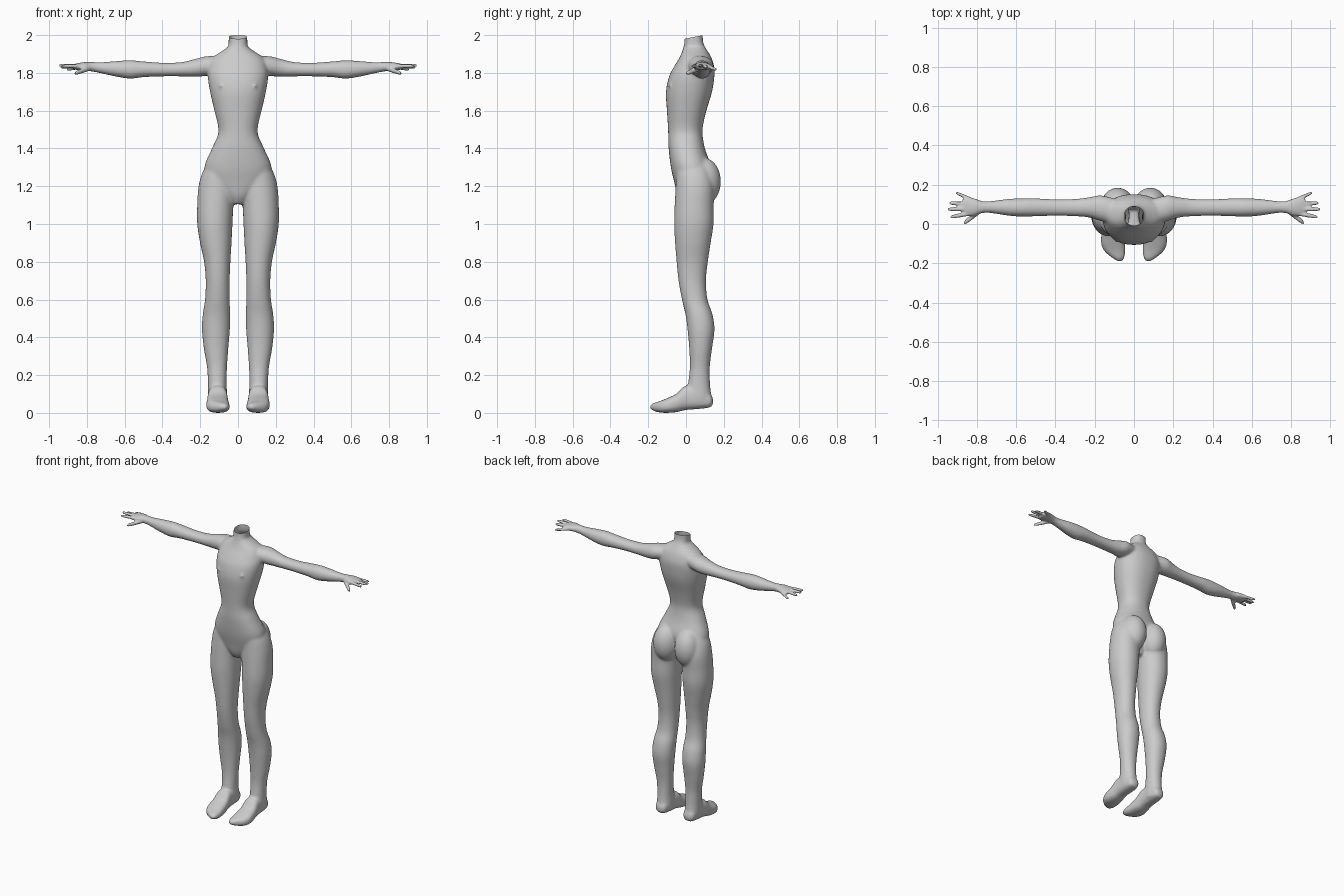
import bpy, bmesh, math
from mathutils import Vector, Matrix

bm = bmesh.new()
AXES = {'z': lambda t, u, v: (u, v, t), 'x': lambda t, u, v: (t, u, v), 'y': lambda t, u, v: (u, t, v)}


def spline(rings, steps=5):
    """Catmull-Rom interpolation of ring tuples."""
    out = []
    for i in range(len(rings) - 1):
        a, b, c, d = (rings[max(0, min(len(rings) - 1, i + k))] for k in (-1, 0, 1, 2))
        for s in range(steps):
            t = s / steps
            out.append([0.5 * (2 * q + (r - p) * t + (2 * p - 5 * q + 4 * r - w) * t * t
                               + (3 * q - p - 3 * r + w) * t ** 3) for p, q, r, w in zip(a, b, c, d)])
    return out + [list(rings[-1])]


def loft(rings, axis, sides=(1,), power=2.1, n=32):
    """Closed loft through rings (t, u0, u1, v0, v1); a side of -1 adds the mirror copy."""
    for side in sides:
        loops = []
        for t, u0, u1, v0, v1 in spline(rings):
            loop = []
            for k in range(n):
                c, s = math.cos(2 * math.pi * k / n), math.sin(2 * math.pi * k / n)
                u = (u0 + u1) / 2 + (u1 - u0) / 2 * math.copysign(abs(c) ** (2 / power), c)
                v = (v0 + v1) / 2 + (v1 - v0) / 2 * math.copysign(abs(s) ** (2 / power), s)
                p = Vector(AXES[axis](t, u, v))
                p.x *= side
                loop.append(bm.verts.new(p))
            loops.append(loop)
        for a, b in zip(loops, loops[1:]):
            for k in range(n):
                bm.faces.new((a[k], a[(k + 1) % n], b[(k + 1) % n], b[k]))
        bm.faces.new(loops[0])
        bm.faces.new(loops[-1])


def blob(center, radii):
    """Mirrored pair of ellipsoids."""
    for side in (1, -1):
        m = Matrix.Translation((center[0] * side, center[1], center[2])) @ Matrix.Diagonal((*radii, 1))
        bmesh.ops.create_uvsphere(bm, u_segments=32, v_segments=20, radius=1, matrix=m)


BOTH = (1, -1)

# Torso: neck to crotch (z, half width, front, back)
torso = [(2.04, .05, -.01, .09), (1.97, .05, -.008, .09), (1.94, .053, -.013, .10),
         (1.915, .085, -.02, .115), (1.88, .135, -.035, .135), (1.83, .155, -.065, .15),
         (1.78, .16, -.09, .15), (1.7, .148, -.106, .138), (1.6, .125, -.101, .108),
         (1.52, .106, -.096, .09), (1.47, .107, -.094, .088), (1.4, .138, -.092, .10),
         (1.3, .178, -.08, .13), (1.22, .15, -.062, .10), (1.15, .075, -.045, .09), (1.105, .035, -.02, .07)]
loft([(z, -w, w, f, b) for z, w, f, b in torso], 'z', power=2.25, n=48)

# Buttocks and nipples
blob((.083, .095, 1.225), (.085, .09, .125))
blob((.09, -.084, 1.73), (.011, .011, .011))

# Legs (z, inner, outer, front, back)
loft([(1.36, .04, .13, -.04, .10), (1.28, .03, .185, -.05, .13), (1.2, .015, .209, -.055, .15),
      (1.1, .024, .216, -.06, .147), (1.0, .029, .216, -.063, .146), (.9, .034, .201, -.058, .131),
      (.8, .04, .18, -.05, .116), (.7, .044, .171, -.04, .106), (.6, .044, .175, -.022, .114),
      (.52, .041, .187, -.003, .141), (.44, .043, .191, .008, .151), (.34, .051, .181, .017, .138),
      (.24, .058, .164, .02, .126), (.15, .06, .159, .01, .128), (.08, .056, .159, 0, .135),
      (.04, .06, .15, .02, .13)], 'z', BOTH)

# Feet (y, inner, outer, bottom, top)
loft([(.144, .09, .12, .05, .07), (.13, .07, .145, .03, .10), (.08, .06, .155, .022, .13),
      (.0, .056, .16, .015, .145), (-.05, .05, .166, .004, .102), (-.1, .045, .168, .0, .078),
      (-.14, .044, .15, .002, .062), (-.17, .048, .115, .01, .053), (-.19, .058, .085, .02, .042)],
     'y', BOTH, power=2.6)

# Arms and palms (x, front, back, bottom, top)
loft([(.1, 0, .13, 1.80, 1.89), (.17, .015, .146, 1.784, 1.888), (.23, .033, .136, 1.779, 1.873),
      (.3, .039, .128, 1.781, 1.857), (.4, .041, .126, 1.781, 1.854), (.5, .039, .131, 1.777, 1.861),
      (.57, .037, .131, 1.769, 1.867), (.64, .042, .128, 1.779, 1.863), (.72, .054, .118, 1.796, 1.857),
      (.77, .056, .116, 1.807, 1.857), (.81, .043, .129, 1.812, 1.857), (.85, .04, .137, 1.815, 1.851),
      (.872, .05, .13, 1.82, 1.845)], 'x', BOTH)

# Fingers and thumb (base, tip, base radius)
fingers = [((.83, .125, 1.83), (.908, .16, 1.817), .011), ((.84, .10, 1.836), (.94, .107, 1.83), .012),
           ((.84, .077, 1.838), (.949, .075, 1.84), .012), ((.83, .055, 1.836), (.936, .035, 1.836), .012),
           ((.785, .067, 1.825), (.865, .005, 1.797), .016)]
for base, tip, r in fingers:
    rings = []
    for t, k in ((0, 1), (.5, .95), (.85, .8), (.96, .6), (1, .3)):
        x, y, z = Vector(base).lerp(Vector(tip), t)
        rings.append((x, y - r * k, y + r * k, z - r * k * .85, z + r * k * .85))
    loft(rings, 'x', BOTH, n=16)

# Fuse all parts into one skin
bmesh.ops.recalc_face_normals(bm, faces=bm.faces)
rough = bpy.data.meshes.new("rough_body")
bm.to_mesh(rough)
bm.free()
helper = bpy.data.objects.new("rough_body", rough)
bpy.context.collection.objects.link(helper)
mod = helper.modifiers.new("fuse", 'REMESH')
mod.mode = 'VOXEL'
mod.voxel_size = .005
graph = bpy.context.evaluated_depsgraph_get()
skin = bpy.data.meshes.new_from_object(helper.evaluated_get(graph))
bpy.data.objects.remove(helper)

# Soften the joins, keep the hands crisp, then cut the neck open
bm = bmesh.new()
bm.from_mesh(skin)
for i in range(18):
    verts = [v for v in bm.verts if i < 2 or abs(v.co.x) < .76]
    bmesh.ops.smooth_vert(bm, verts=verts, factor=.5, use_axis_x=True, use_axis_y=True, use_axis_z=True)
bmesh.ops.bisect_plane(bm, geom=bm.verts[:] + bm.edges[:] + bm.faces[:], plane_co=(0, .09, 2.0),
                       plane_no=(0, -.2, 1), clear_outer=True)
for f in bm.faces:
    f.smooth = True
bm.to_mesh(skin)
bm.free()
skin.name = "body"
bpy.context.collection.objects.link(bpy.data.objects.new("body", skin))
